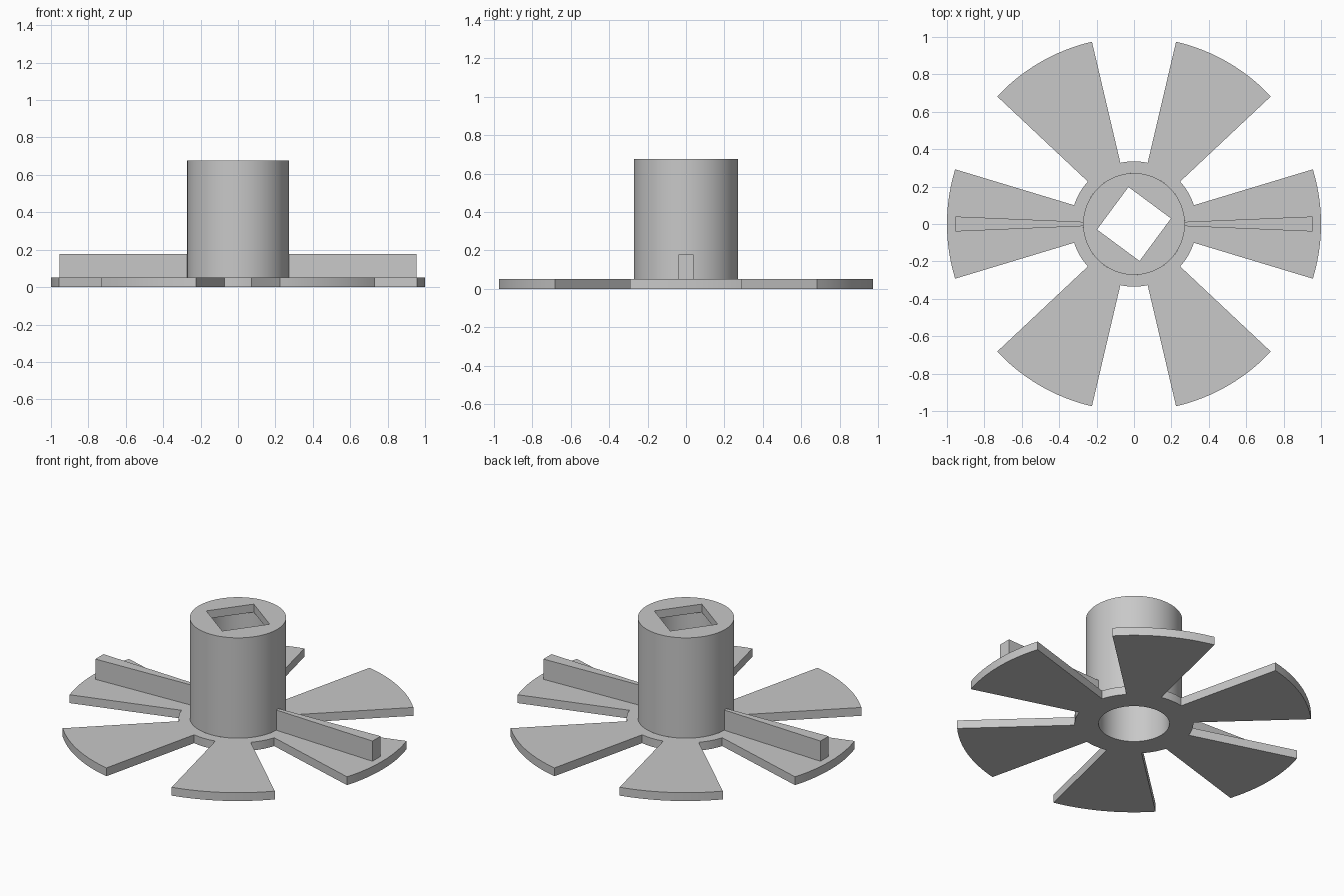
import bpy
import bmesh
from math import cos, sin, radians, pi

cube = bpy.data.objects.get("Cube")
if cube:
    bpy.data.objects.remove(cube)

grey = bpy.data.materials.new("plain grey")
grey.use_nodes = True
colour = (0.58, 0.58, 0.58, 1)
grey.diffuse_color = colour
grey.node_tree.nodes["Principled BSDF"].inputs["Base Color"].default_value = colour

HUB, BORE, TOP = 0.272, 0.2, 0.677
RIM, TIP, PLATE = 0.335, 1.0, 0.052
LIP = 0.05            # depth of the square socket
RIB_END, RIB_TOP = 0.955, 0.178


def finish(name, bm, smooth=True):
    bmesh.ops.remove_doubles(bm, verts=bm.verts, dist=0.0001)
    bmesh.ops.recalc_face_normals(bm, faces=bm.faces)
    mesh = bpy.data.meshes.new(name)
    bm.to_mesh(mesh)
    bm.free()
    mesh.materials.append(grey)
    obj = bpy.data.objects.new(name, mesh)
    bpy.context.collection.objects.link(obj)
    if smooth:
        bpy.ops.object.select_all(action='DESELECT')
        obj.select_set(True)
        bpy.context.view_layer.objects.active = obj
        bpy.ops.object.shade_smooth_by_angle(angle=radians(30))
    return obj


def loft(name, angles, rings):
    """Join rings, each a list of radii with a height, by quads."""
    bm = bmesh.new()
    loops = [[bm.verts.new((r * cos(a), r * sin(a), z))
              for r, a in zip(radii, angles)] for radii, z in rings]
    n = len(angles)
    for low, high in zip(loops, loops[1:]):
        for i in range(n):
            j = (i + 1) % n
            bm.faces.new((low[i], low[j], high[j], high[i]))
    return finish(name, bm)


# Six-bladed plate: the outline steps between rim and tip radius
outline = []
for blade in range(6):
    mid = blade * 60
    outline.append((RIM, mid - 17.4))
    outline += [(TIP, mid - 17 + 34 * i / 12) for i in range(13)]
    outline += [(RIM, mid + 17.4 + 25.2 * i / 8) for i in range(8)]
angles = [radians(a) for r, a in outline]
edge = [r for r, a in outline]
n = len(angles)
loft("bladed_plate", angles, [
    ([BORE] * n, 0), (edge, 0), (edge, PLATE), ([HUB] * n, PLATE)])

# Hollow hub: round bore below, turned square socket at the top
n = 96
turn = radians(8.5)
angles = [turn + 2 * pi * i / n for i in range(n)]
square = [BORE * cos(pi / 4) / cos((a - turn) % (pi / 2) - pi / 4) for a in angles]
loft("hub", angles, [
    ([HUB] * n, PLATE), ([HUB] * n, TOP), (square, TOP),
    (square, TOP - LIP), ([BORE] * n, TOP - LIP), ([BORE] * n, 0)])

# Two upright ribs that widen outwards
for side, name in ((1, "left_rib"), (-1, "right_rib")):
    bm = bmesh.new()
    corners = [(HUB - 0.01, -0.011), (RIB_END, -0.04), (RIB_END, 0.04), (HUB - 0.01, 0.011)]
    base = bm.faces.new([bm.verts.new((side * x, y, PLATE)) for x, y in corners])
    grown = bmesh.ops.extrude_face_region(bm, geom=[base], use_keep_orig=True)
    for v in grown["geom"]:
        if isinstance(v, bmesh.types.BMVert):
            v.co.z = RIB_TOP
    finish(name, bm, smooth=False)
